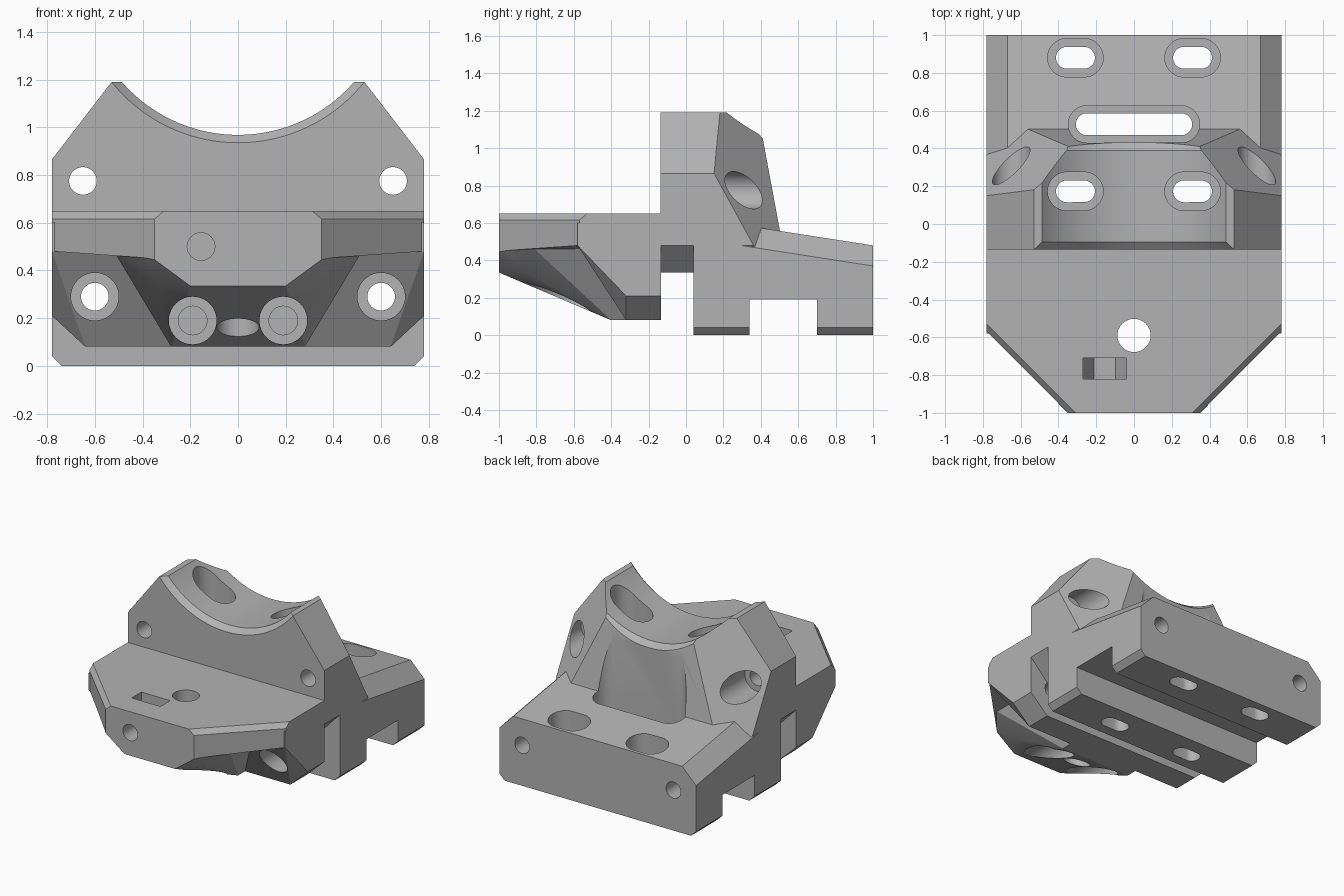
import bpy, bmesh
from math import cos, sin, pi
from mathutils import Vector

cube = bpy.data.objects.get("Cube")
if cube:
    bpy.data.objects.remove(cube, do_unlink=True)

grey = bpy.data.materials.new("mid grey")
grey.use_nodes = True
colour = (0.45, 0.45, 0.45, 1)
grey.diffuse_color = colour
grey.node_tree.nodes["Principled BSDF"].inputs["Base Color"].default_value = colour


def wrap(bm):
    """Turn the points of bm into a clean convex solid."""
    points = [v.co.copy() for v in bm.verts]
    bm.clear()
    for p in points:
        bm.verts.new(p)
    bmesh.ops.convex_hull(bm, input=bm.verts)
    loose = [v for v in bm.verts if not v.link_faces]
    bmesh.ops.delete(bm, geom=loose, context='VERTS')
    bmesh.ops.dissolve_limit(bm, angle_limit=0.002, verts=bm.verts, edges=bm.edges)
    bmesh.ops.recalc_face_normals(bm, faces=bm.faces)


def solid(name, points, mirror=False, planes=()):
    """Convex solid, optionally mirrored in x and trimmed by planes."""
    bm = bmesh.new()
    for x, y, z in points:
        bm.verts.new((x, y, z))
        if mirror:
            bm.verts.new((-x, y, z))
    wrap(bm)
    for co, no in planes:
        geom = bm.verts[:] + bm.edges[:] + bm.faces[:]
        bmesh.ops.bisect_plane(bm, geom=geom, plane_co=co, plane_no=no, clear_outer=True)
        wrap(bm)
    mesh = bpy.data.meshes.new(name)
    bm.to_mesh(mesh)
    bm.free()
    ob = bpy.data.objects.new(name, mesh)
    bpy.context.collection.objects.link(ob)
    mesh.materials.append(grey)
    return ob


def combine(body, other, operation):
    mod = body.modifiers.new("combine", 'BOOLEAN')
    mod.operation, mod.solver, mod.object = operation, 'EXACT', other
    bpy.context.view_layer.objects.active = body
    bpy.ops.object.modifier_apply(modifier=mod.name)
    bpy.data.objects.remove(other, do_unlink=True)


def ring(r, n):
    return [(r * cos(2 * pi * i / n), r * sin(2 * pi * i / n)) for i in range(n)]


def bore_y(x, z, r, y0, y1, r1=None, n=40):
    """Cutter along y, tapered when r1 is given."""
    pts = [(x + a, y0, z + b) for a, b in ring(r, n)]
    pts += [(x + a, y1, z + b) for a, b in ring(r1 or r, n)]
    return solid("bore_cutter", pts)


def slot_z(x, y, half, r, z0, z1):
    """Upright rounded slot cutter; half is the straight half length."""
    pts = [(x + a + (half if a > 0 else -half), y + b, z)
           for a, b in ring(r, 48) for z in (z0, z1)]
    return solid("slot_cutter", pts)


# Rear base with sloping top and chamfered sides
base = [(x, y, z) for y in (0.04, 1) for x, z in ((0.74, 0), (0.78, 0.04))]
for y in (0.04, 1):
    rise = (1 - y) * 0.155
    base += [(0.67, y, 0.48 + rise), (0.78, y, 0.37 + rise)]
body = solid("mounting_bracket", base, True)

# Upright cradle block, trimmed at the two rear corners and the back
outline = [(0.64, 0.335), (0.78, 0.48), (0.78, 0.865), (0.53, 1.19)]
corner = Vector((0.78, 0.15, 0.865))
trims = [(corner, (0.13, 0.155, 0.085)),
         (Vector((-0.78, 0.15, 0.865)), (-0.13, 0.155, 0.085)),
         (Vector((0, 0.5, 0.57)), (0, 0.43, 0.08))]
cradle = solid("cradle", [(x, y, z) for x, z in outline for y in (-0.135, 0.8)], True, trims)

# Front plate with cut corners
plate = solid("front_plate", [
    (0.35, -1, 0.45), (0.35, -1, 0.615), (0.31, -1, 0.65),
    (0.78, -0.57, 0.48), (0.78, -0.57, 0.615), (0.74, -0.57, 0.65),
    (0.78, -0.53, 0.65), (0.78, 0, 0.65), (0.78, 0, 0.48),
    (0.52, -0.83, 0.48)], True)

# Sloping block under the plate
lower = solid("lower_block", [
    (0.78, -0.58, 0.48), (0.78, -0.58, 0.6), (0.78, -0.135, 0.6),
    (0.78, -0.32, 0.21), (0.64, -0.32, 0.08),
    (0.78, -0.135, 0.21), (0.64, -0.135, 0.08)], True)

# Central tongue running from the front edge down the slope
tongue = solid("tongue", [
    (0.2, -1, 0.335), (0.35, -1, 0.445), (0.35, -1, 0.6),
    (0.34, -0.86, 0.335), (0.52, -0.83, 0.48), (0.52, -0.83, 0.6),
    (0.4, -0.72, 0.335), (0.28, -0.4, 0.08), (0.28, -0.135, 0.08),
    (0.52, -0.56, 0.48), (0.4, -0.135, 0.335), (0.5, -0.135, 0.6)], True)

for part in (cradle, plate, lower, tongue):
    combine(body, part, 'UNION')

cutters = []
# Round saddle with chamfered rims
cutters += [bore_y(0, 1.613, 0.645, -0.6, 0.9, n=128),
            bore_y(0, 1.613, 0.711, -0.175, -0.095, 0.645, n=128),
            bore_y(0, 1.613, 0.645, 0.39, 0.5, 0.735, n=128)]
# Groove across the underside
cutters.append(solid("groove_cutter", [(x, y, z) for x in (-1, 1)
                                       for y in (0.34, 0.7) for z in (-0.1, 0.19)]))
for s in (-1, 1):
    # Upper screw holes with rear counterbores
    cutters += [bore_y(s * 0.65, 0.775, 0.058, -0.5, 0.6),
                bore_y(s * 0.65, 0.775, 0.1, 0.12, 0.8)]
    # Long lower screw holes with front counterbores
    cutters += [bore_y(s * 0.6, 0.29, 0.058, -0.9, 1.2),
                bore_y(s * 0.6, 0.29, 0.1, -0.9, -0.25)]
    # Middle screw holes in the slope
    cutters += [bore_y(s * 0.19, 0.19, 0.06, -0.9, -0.05),
                bore_y(s * 0.19, 0.19, 0.1, -0.9, -0.3)]
    # Slotted holes through both feet
    for y in (0.173, 0.88):
        cutters += [slot_z(s * 0.31, y, 0.045, 0.058, -0.1, 1),
                    slot_z(s * 0.31, y, 0.045, 0.102, 0.25, 1.4)]
# Long centre slot
cutters += [slot_z(0, 0.528, 0.25, 0.058, 0, 1),
            slot_z(0, 0.528, 0.25, 0.098, 0.38, 1.4)]
# Upright hole in the front plate
cutters.append(slot_z(0, -0.59, 0, 0.088, -0.1, 0.9))
# Front screw hole and six-sided nut pocket open at the top
cutters.append(bore_y(-0.155, 0.5, 0.058, -1.1, -0.68))
pocket = [(-0.155 + a, y, 0.5 + b) for a, b in ring(0.115, 6) for y in (-0.82, -0.71)]
pocket += [(x, y, 0.8) for x in (-0.27, -0.04) for y in (-0.82, -0.71)]
cutters.append(solid("nut_cutter", pocket))

for cutter in cutters:
    combine(body, cutter, 'DIFFERENCE')

# Smooth bores, keep machined edges sharp
bpy.ops.object.select_all(action='DESELECT')
body.select_set(True)
bpy.context.view_layer.objects.active = body
bpy.ops.object.shade_smooth_by_angle(angle=0.35)
